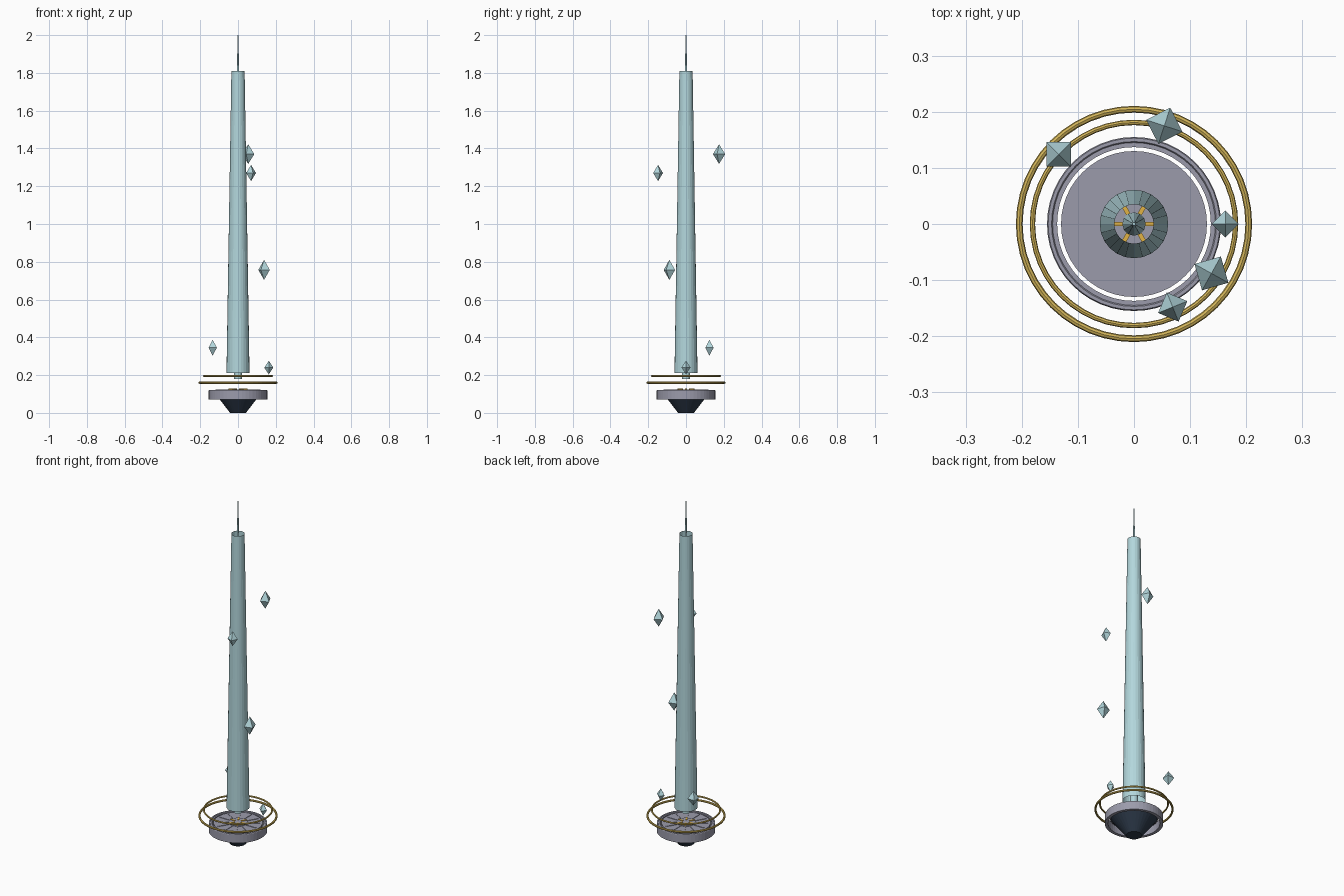
import bpy, bmesh, math
from mathutils import Matrix

if "Cube" in bpy.data.objects:
    bpy.data.objects.remove(bpy.data.objects["Cube"])


def material(name, r, g, b):
    m = bpy.data.materials.new(name)
    m.diffuse_color = (r, g, b, 1)
    m.use_nodes = True
    m.node_tree.nodes["Principled BSDF"].inputs["Base Color"].default_value = m.diffuse_color
    return m


GLASS = material("pale teal", 0.45, 0.68, 0.72)
METAL = material("grey metal", 0.33, 0.33, 0.41)
NAVY = material("dark navy", 0.025, 0.04, 0.065)
GOLD = material("gold", 0.65, 0.46, 0.10)
AMBER = material("amber", 0.75, 0.45, 0.06)


def finish(name, bm, mat, recalc=True):
    if recalc:
        bmesh.ops.recalc_face_normals(bm, faces=bm.faces)
    me = bpy.data.meshes.new(name)
    bm.to_mesh(me)
    bm.free()
    me.materials.append(mat)
    ob = bpy.data.objects.new(name, me)
    bpy.context.collection.objects.link(ob)
    return ob


def lathe(name, profile, sides, mat, closed=False, caps=False):
    """Revolve (radius, height) points around the z axis."""
    bm = bmesh.new()
    rings = []
    for r, z in profile:
        rings.append([bm.verts.new((r * math.cos(2 * math.pi * i / sides),
                                    r * math.sin(2 * math.pi * i / sides), z))
                      for i in range(sides)])
    pairs = list(zip(rings, rings[1:]))
    if closed:
        pairs.append((rings[-1], rings[0]))
    for a, b in pairs:
        for i in range(sides):
            j = (i + 1) % sides
            bm.faces.new((a[i], a[j], b[j], b[i]))
    if caps:
        bm.faces.new(rings[0])
        bm.faces.new(rings[-1])
    return finish(name, bm, mat, recalc=closed or caps)


def hoop(name, radius, tube, z, mat):
    profile = [(radius + tube * math.cos(math.pi * k / 4),
                z + tube * math.sin(math.pi * k / 4)) for k in range(8)]
    return lathe(name, profile, 48, mat, closed=True)


def radial_bars(name, count, r0, r1, width, z0, z1, mat):
    bm = bmesh.new()
    for i in range(count):
        m = (Matrix.Rotation(2 * math.pi * i / count, 4, 'Z')
             @ Matrix.Translation(((r0 + r1) / 2, 0, (z0 + z1) / 2))
             @ Matrix.Diagonal((r1 - r0, width, z1 - z0, 1)))
        bmesh.ops.create_cube(bm, size=1, matrix=m)
    return finish(name, bm, mat)


def crystal(name, x, y, z, radius, half_height, turn):
    lathe_ob = bmesh.new()
    ring = [lathe_ob.verts.new((x + radius * math.cos(math.radians(turn + 90 * i)),
                                y + radius * math.sin(math.radians(turn + 90 * i)), z))
            for i in range(4)]
    for s in (1, -1):
        tip = lathe_ob.verts.new((x, y, z + s * half_height))
        for i in range(4):
            lathe_ob.faces.new((ring[i], ring[(i + 1) % 4], tip))
    return finish(name, lathe_ob, GLASS)


# Base: tapered foot, deck and separate rim with a narrow gap
lathe("base_foot", [(0.042, 0), (0.125, 0.108)], 32, NAVY, caps=True)
lathe("base_deck", [(0.128, 0.106), (0.13, 0.11), (0.13, 0.12)], 48, METAL, caps=True)
lathe("base_rim", [(0.137, 0.072), (0.155, 0.072), (0.155, 0.118), (0.153, 0.122),
                   (0.147, 0.122), (0.145, 0.119), (0.137, 0.119)], 48, METAL, closed=True)
radial_bars("deck_ribs", 12, 0.045, 0.118, 0.008, 0.118, 0.1225, METAL)

# Central hub with emitter bars
lathe("hub", [(0.05, 0.118), (0.05, 0.125)], 24, METAL, caps=True)
radial_bars("emitter_bars", 6, 0.02, 0.05, 0.008, 0.12, 0.128, AMBER)

# Floating hoops
hoop("lower_hoop", 0.2045, 0.006, 0.16, GOLD)
hoop("upper_hoop", 0.181, 0.0048, 0.195, GOLD)

# Open beam sleeve and the needle core inside it
lathe("beam_sleeve", [(0.061, 0.21), (0.035, 1.81)], 24, GLASS)
lathe("beam_core", [(0.021, 0.18), (0.003, 2.0)], 12, GLASS, caps=True)

# Floating crystals
for i, c in enumerate([(0.054, 0.175, 1.37, 0.034, 0.052, 72),
                       (-0.134, 0.124, 0.345, 0.031, 0.042, 45),
                       (0.163, 0.0, 0.24, 0.024, 0.036, 0),
                       (0.138, -0.088, 0.757, 0.0345, 0.053, 61),
                       (0.069, -0.148, 1.27, 0.028, 0.043, 22)]):
    crystal("crystal_%d" % (i + 1), *c)
